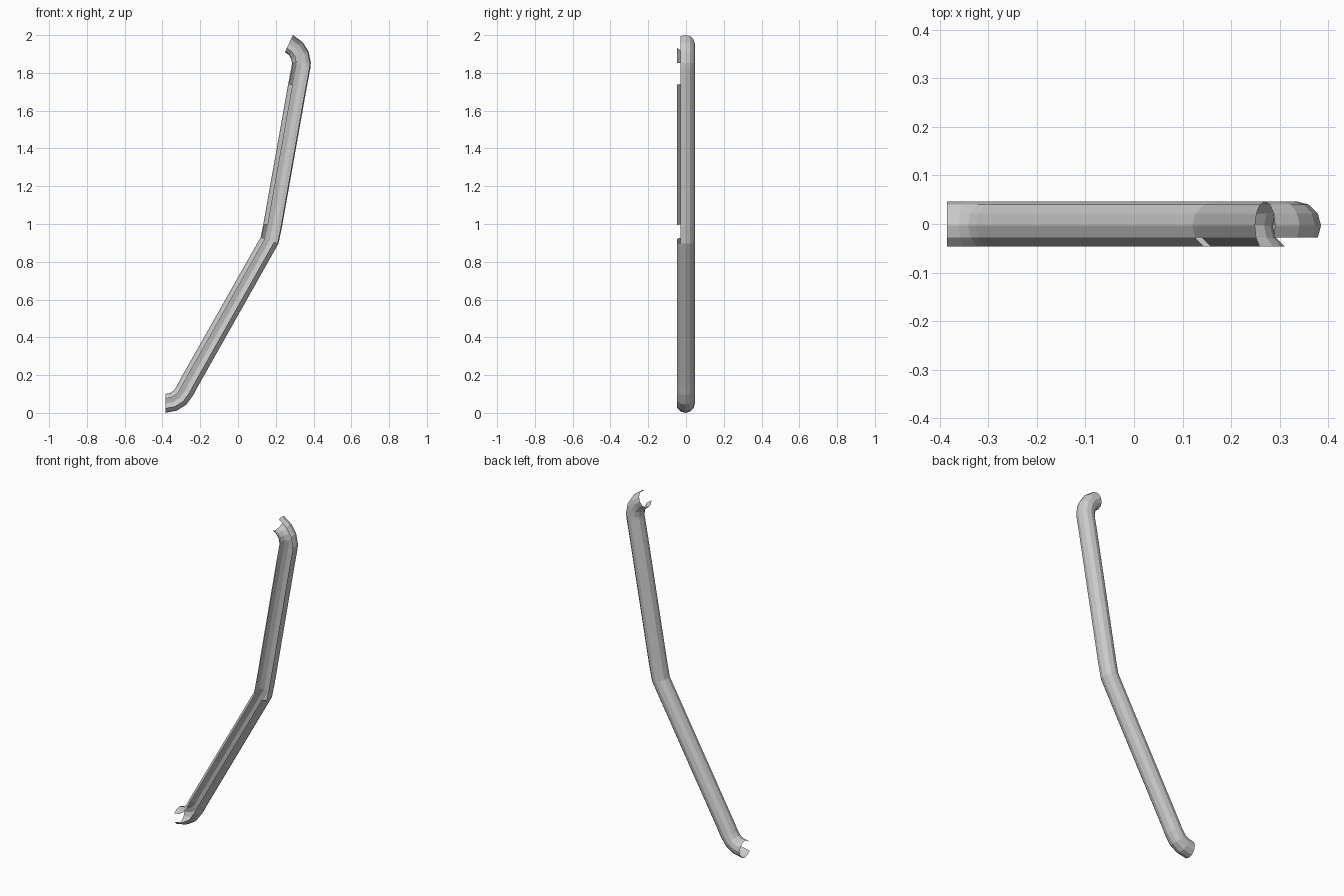
import bpy, bmesh
from math import sin, cos, radians

if "Cube" in bpy.data.objects:
    bpy.data.objects.remove(bpy.data.objects["Cube"])

R = 0.05        # pipe radius
BEND = 0.114    # radius of both end bends

# Path rings: centre x, centre z, heading in degrees
path = []
for a in (0, 22, 43, 65):                       # lower bend
    t = radians(a)
    path.append((-0.385 + BEND * sin(t), 0.05 + BEND * (1 - cos(t)), a))
path.append((-0.255, 0.166, 61))
elbow = len(path)
path += [(0.167, 0.913, 70), (0.183, 0.99, 79)]  # elbow
path.append((0.315, 1.733, 79.5))
hook = len(path) + 1
for a in (-10, 0, 22, 43, 65):                  # upper hook
    t = radians(a)
    path.append((0.2215 + BEND * cos(t), 1.852 + BEND * sin(t), 90 + a))

# Twelve-sided section, open on the two front faces
section = [radians(a) for a in range(-60, 241, 30)]
last = len(section) - 2


def missing(ring, side):
    """Faces left out along the two front lips of the upper pipe."""
    if side == 0:
        return ring >= elbow
    if side == last:
        return ring == elbow or elbow + 2 <= ring < hook
    return False


bm = bmesh.new()
rings = []
for x, z, h in path:
    h = radians(h)
    rings.append([bm.verts.new((x + R * cos(s) * sin(h),
                                R * sin(s) - 0.0033,
                                z - R * cos(s) * cos(h))) for s in section])
for i, (a, b) in enumerate(zip(rings, rings[1:])):
    for j in range(len(section) - 1):
        if not missing(i, j):
            bm.faces.new((a[j], a[j + 1], b[j + 1], b[j]))
bmesh.ops.delete(bm, geom=[v for v in bm.verts if not v.link_faces], context='VERTS')
bmesh.ops.recalc_face_normals(bm, faces=bm.faces)
# Make the back of the shell face outward
if sum(f.normal.y * f.calc_area() for f in bm.faces) < 0:
    bmesh.ops.reverse_faces(bm, faces=bm.faces)

mesh = bpy.data.meshes.new("open_pipe")
bm.to_mesh(mesh)
bm.free()
obj = bpy.data.objects.new("open_pipe", mesh)
bpy.context.collection.objects.link(obj)
